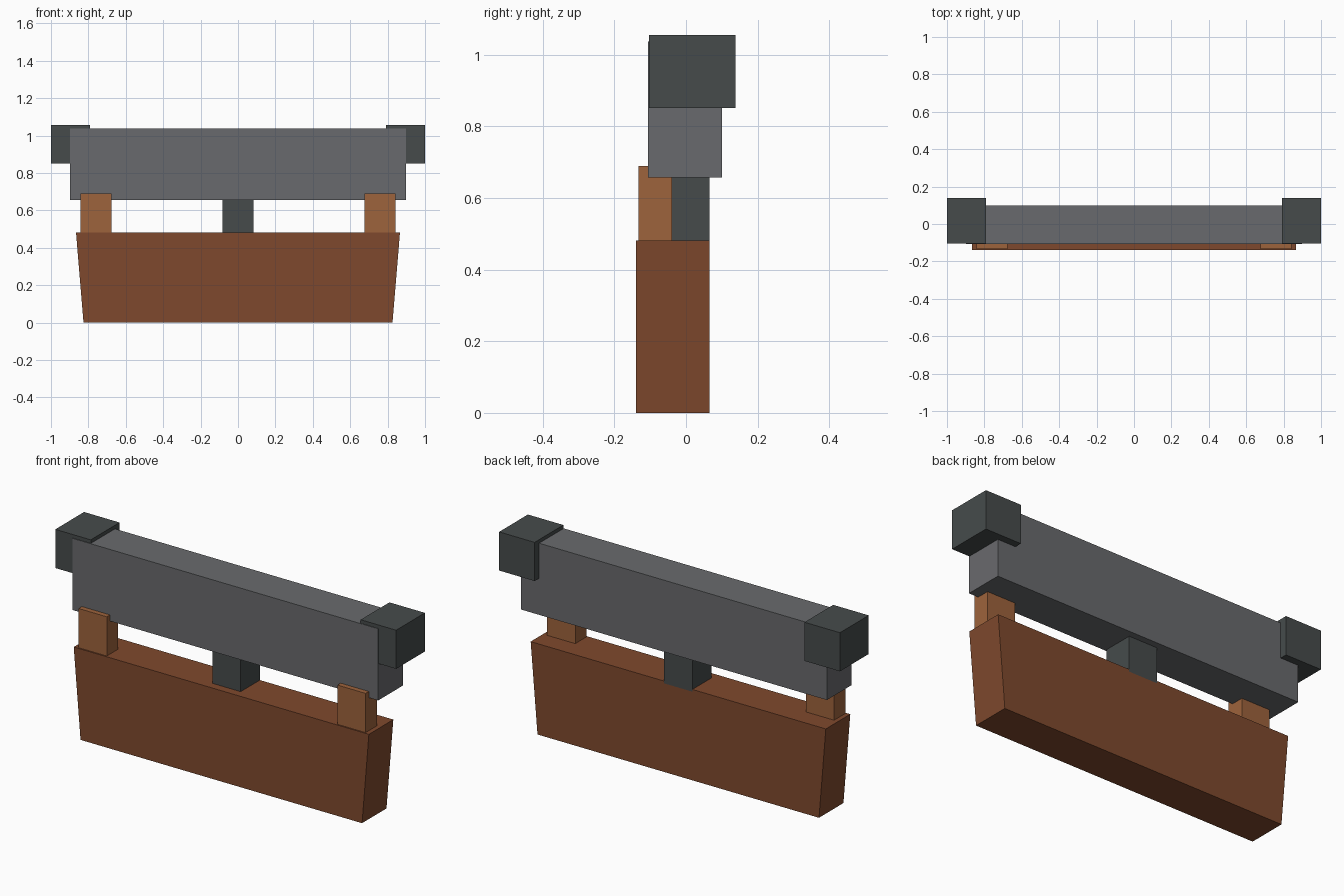
import bpy
import bmesh

if "Cube" in bpy.data.objects:
    bpy.data.objects.remove(bpy.data.objects["Cube"])


def material(name, rgb):
    # 8-bit display colour converted to linear
    lin = [((c / 255 + 0.055) / 1.055) ** 2.4 for c in rgb]
    m = bpy.data.materials.new(name)
    m.diffuse_color = (*lin, 1)
    m.use_nodes = True
    m.node_tree.nodes["Principled BSDF"].inputs["Base Color"].default_value = m.diffuse_color
    return m


brown = material("dark_wood", (127, 73, 45))
tan = material("light_wood", (157, 99, 60))
grey = material("grey_metal", (105, 106, 109))
dark = material("dark_metal", (70, 75, 75))


def box(name, x, y, z, mat, bottom_scale=1.0):
    """Box from (min, max) ranges; bottom_scale narrows the bottom in x."""
    bm = bmesh.new()
    bmesh.ops.create_cube(bm, size=1)
    for v in bm.verts:
        low = v.co.z < 0
        v.co = [r[0] if c < 0 else r[1] for c, r in zip(v.co, (x, y, z))]
        if low:
            v.co.x *= bottom_scale
    mesh = bpy.data.meshes.new(name)
    bm.to_mesh(mesh)
    bm.free()
    mesh.materials.append(mat)
    obj = bpy.data.objects.new(name, mesh)
    bpy.context.collection.objects.link(obj)


# Tapered hanging board
box("board", (-0.866, 0.866), (-0.14, 0.065), (0, 0.482), brown, 0.826 / 0.866)
# Central connector between board and beam
box("center_connector", (-0.083, 0.083), (-0.096, 0.065), (0.47, 0.67), dark)
# Main beam
box("beam", (-0.897, 0.897), (-0.106, 0.1), (0.657, 1.037), grey)

# Mirrored straps and end blocks
for side, s in (("left", -1), ("right", 1)):
    box(side + "_strap", sorted((s * 0.677, s * 0.842)), (-0.133, -0.039), (0.475, 0.69), tan)
    box(side + "_end_block", sorted((s * 0.792, s * 1.0)), (-0.103, 0.138), (0.851, 1.056), dark)
